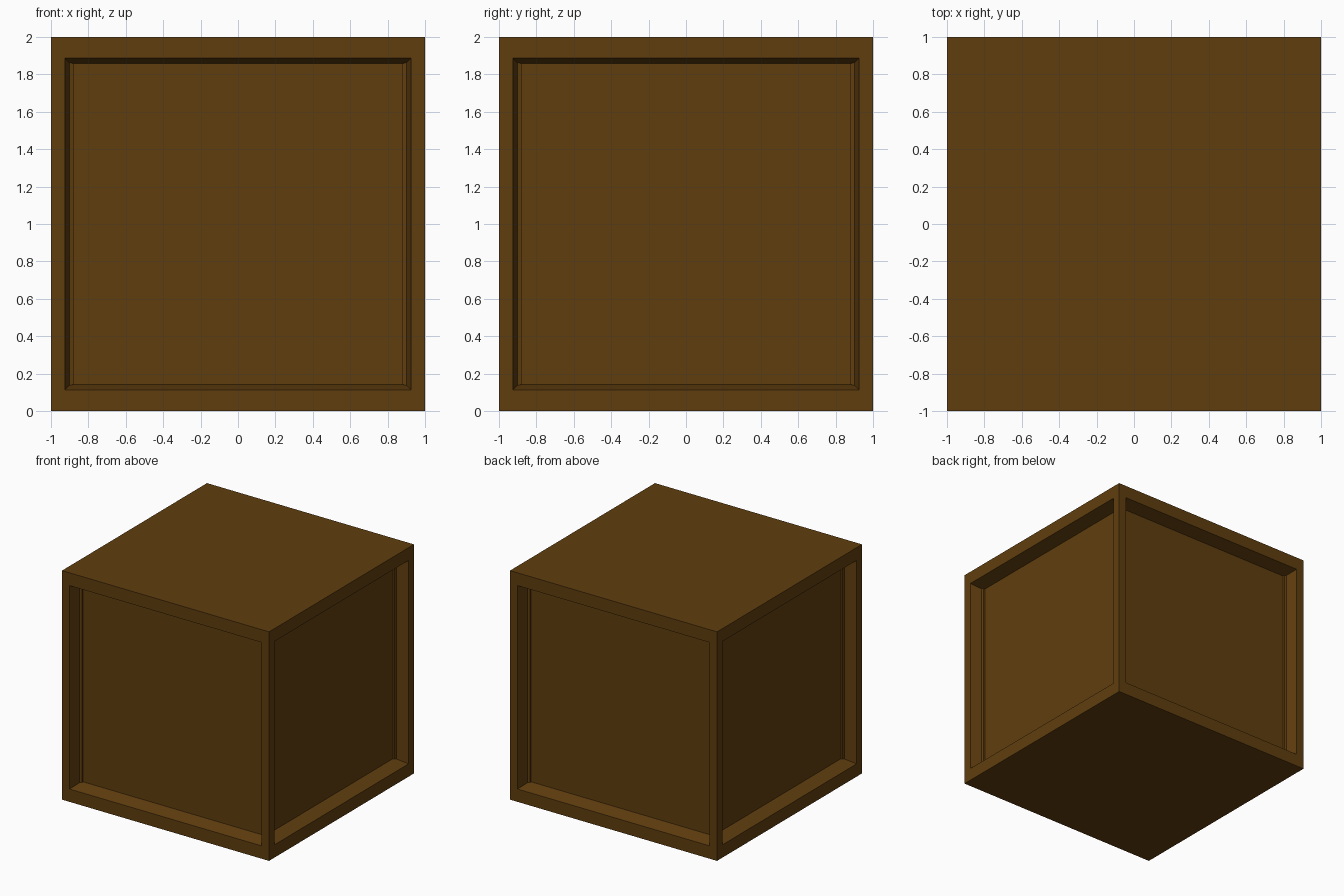
import bpy, bmesh
from mathutils import Matrix

if "Cube" in bpy.data.objects:
    bpy.data.objects.remove(bpy.data.objects["Cube"])

# Crate body: a 2-unit cube standing on the ground
bm = bmesh.new()
bmesh.ops.create_cube(bm, size=2.0, matrix=Matrix.Translation((0, 0, 1)))
bm.normal_update()

# Recessed panel with sloped walls on each of the four sides
for f in [f for f in bm.faces if abs(f.normal.z) < 0.5]:
    normal = f.normal.copy()
    bmesh.ops.inset_individual(bm, faces=[f], thickness=0.105)
    for v in f.verts:
        v.co.z = 0.112 if v.co.z < 1 else 1.888
    bmesh.ops.inset_individual(bm, faces=[f], thickness=0.042)
    for v in f.verts:
        v.co -= normal * 0.12

bmesh.ops.recalc_face_normals(bm, faces=bm.faces[:])
mesh = bpy.data.meshes.new("crate")
bm.to_mesh(mesh)
bm.free()

# Single brown wood colour
wood = bpy.data.materials.new("brown_wood")
wood.diffuse_color = (0.117, 0.048, 0.0045, 1)
wood.use_nodes = True
wood.node_tree.nodes["Principled BSDF"].inputs["Base Color"].default_value = wood.diffuse_color
mesh.materials.append(wood)

crate = bpy.data.objects.new("crate", mesh)
bpy.context.collection.objects.link(crate)
